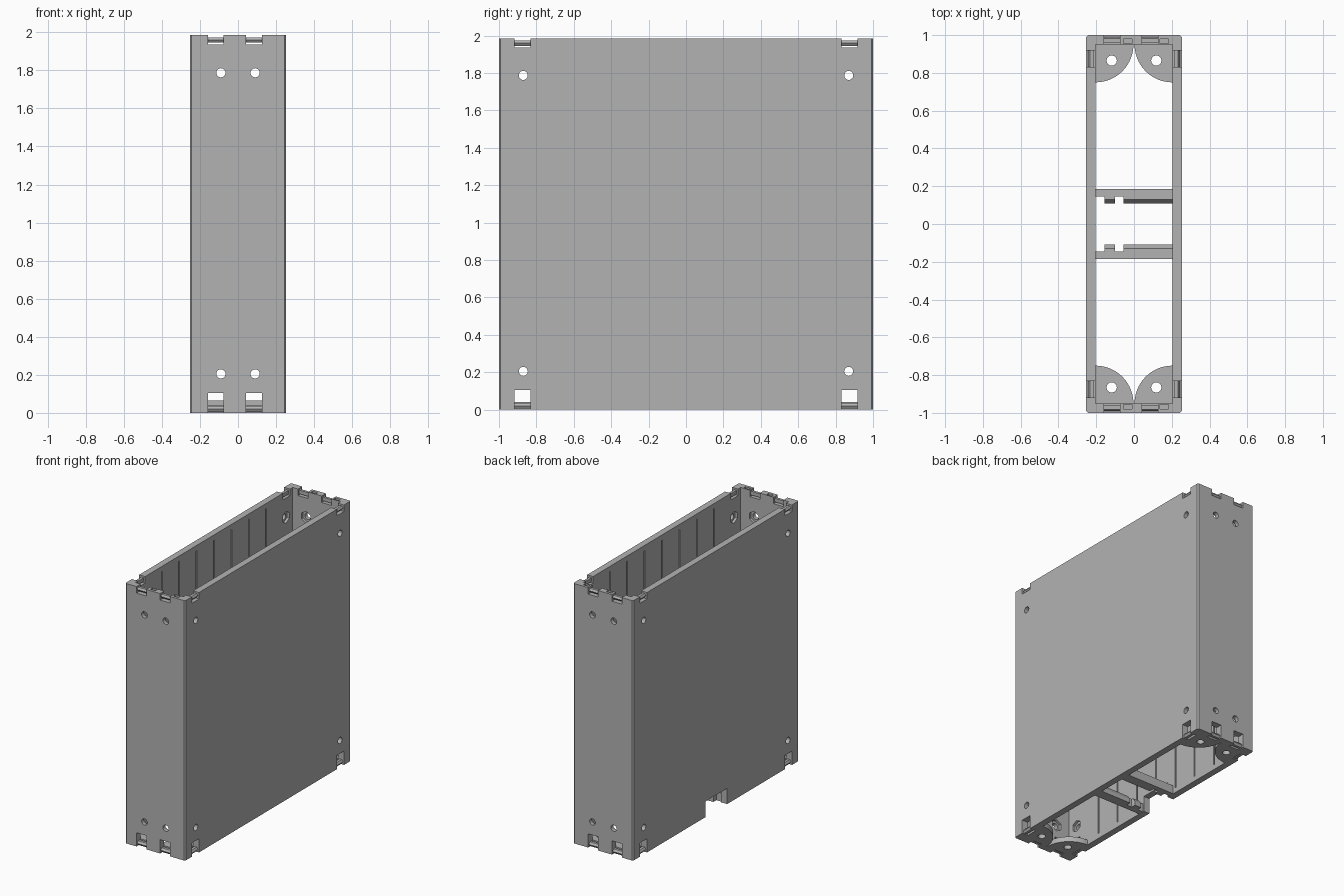
import bpy, bmesh, math
from mathutils import Matrix, Vector

cube = bpy.data.objects.get("Cube")
if cube:
    bpy.data.objects.remove(cube, do_unlink=True)

W, L, H, T = 0.253, 1.0, 1.985, 0.05     # half width, half length, height, wall
IX, IY = W - T, L - T

grey = bpy.data.materials.new("light grey")
grey.use_nodes = True
colour = (0.45, 0.45, 0.45, 1)
grey.diffuse_color = colour
grey.node_tree.nodes["Principled BSDF"].inputs["Base Color"].default_value = colour


def add_box(bm, x, y, z):
    """Box from three (low, high) ranges."""
    mid = Vector([sum(r) / 2 for r in (x, y, z)])
    size = [abs(r[1] - r[0]) for r in (x, y, z)]
    m = Matrix.Translation(mid) @ Matrix.Diagonal((*size, 1))
    return bmesh.ops.create_cube(bm, size=1, matrix=m)["verts"]


def add_cylinder(bm, centre, axis, radius, depth, sides):
    turn = Vector(axis).to_track_quat('Z', 'Y').to_matrix().to_4x4()
    bmesh.ops.create_cone(bm, cap_ends=True, segments=sides, radius1=radius, radius2=radius,
                          depth=depth, matrix=Matrix.Translation(centre) @ turn)


def add_prism(bm, points, offset):
    """Extrude a closed outline along an offset."""
    face = bm.faces.new([bm.verts.new(p) for p in points])
    ext = bmesh.ops.extrude_face_region(bm, geom=[face])["geom"]
    bmesh.ops.translate(bm, vec=offset, verts=[v for v in ext if isinstance(v, bmesh.types.BMVert)])


def finish(bm, name):
    bmesh.ops.recalc_face_normals(bm, faces=bm.faces[:])
    mesh = bpy.data.meshes.new(name)
    bm.to_mesh(mesh)
    bm.free()
    mesh.materials.append(grey)
    ob = bpy.data.objects.new(name, mesh)
    bpy.context.collection.objects.link(ob)
    return ob


def cut(target, bm, name):
    """Subtract a cutter mesh and discard it."""
    cutter = finish(bm, name)
    cutter.hide_render = True
    mod = target.modifiers.new(name, 'BOOLEAN')
    mod.operation, mod.solver, mod.object = 'DIFFERENCE', 'EXACT', cutter
    bpy.context.view_layer.objects.active = target
    bpy.ops.object.modifier_apply(modifier=name)
    bpy.data.objects.remove(cutter, do_unlink=True)


# Open rectangular frame with small chamfers on the vertical corners
bm = bmesh.new()
add_box(bm, (-W, W), (-L, L), (0, H))
upright = [e for e in bm.edges if abs(e.verts[0].co.z - e.verts[1].co.z) > 1]
bmesh.ops.bevel(bm, geom=upright, offset=0.009, segments=1, affect='EDGES')
frame = finish(bm, "frame")
bm = bmesh.new()
add_box(bm, (-IX, IX), (-IY, IY), (-0.1, H + 0.1))
cut(frame, bm, "interior")

# Latch notches along the rims and the cable opening in the right wall
END_NOTCHES = ((-0.158, -0.075), (0.042, 0.126))
SIDE_NOTCH = (0.832, 0.918)
bm = bmesh.new()
for z in ((-0.05, 0.105), (H - 0.05, H + 0.05)):
    for s in (-1, 1):
        for xr in END_NOTCHES:
            add_box(bm, xr, (s * (IY - 0.02), s * (L + 0.02)), z)
        for t in (-1, 1):
            add_box(bm, (s * (IX - 0.02), s * (W + 0.02)), [t * v for v in SIDE_NOTCH], z)
add_box(bm, (-W - 0.02, -IX + 0.02), (-0.135, 0.125), (-0.05, 0.12))
cut(frame, bm, "notches")

# Hex nut recesses, rim pockets and shallow vertical grooves inside the walls
HOLE_Z = (0.205, 1.787)
bm = bmesh.new()
for s in (-1, 1):
    for t in (-1, 1):
        for z in HOLE_Z:
            add_cylinder(bm, (t * 0.09, s * IY, z), (0, 1, 0), 0.045, 0.04, 6)
            add_cylinder(bm, (s * IX, t * 0.87, z), (1, 0, 0), 0.045, 0.04, 6)
    for x in (-0.033, 0.16):
        add_box(bm, (x - 0.022, x + 0.022), (s * (IY + 0.005), s * (IY + 0.03)), (H - 0.03, H + 0.05))
    for i in range(-3, 4):
        y = i * 0.21
        add_box(bm, (s * (IX - 0.02), s * (IX + 0.012)), (y - 0.006, y + 0.006), (0.04, H - 0.04))
cut(frame, bm, "recesses")

# Round screw holes
bm = bmesh.new()
for s in (-1, 1):
    for t in (-1, 1):
        for z in HOLE_Z:
            add_cylinder(bm, (t * 0.09, s * L, z), (0, 1, 0), 0.024, 0.2, 24)
            add_cylinder(bm, (s * W, t * 0.87, z), (1, 0, 0), 0.024, 0.2, 24)
cut(frame, bm, "screw_holes")

# Quarter round corner plates at the base, each with a screw hole
for s in (-1, 1):
    for t in (-1, 1):
        bm = bmesh.new()
        arc = [math.pi / 2 * i / 16 for i in range(17)]
        outline = [(s * IX, t * IY, 0)]
        outline += [(s * (IX - 0.2 * math.cos(a)), t * (IY - 0.2 * math.sin(a)), 0) for a in arc]
        add_prism(bm, outline, (0, 0, 0.04))
        side = "left" if s > 0 else "right"
        plate = finish(bm, f"{'back' if t > 0 else 'front'}_{side}_corner_plate")
        bm = bmesh.new()
        add_cylinder(bm, (s * 0.118, t * 0.865, 0), (0, 0, 1), 0.027, 0.2, 24)
        cut(plate, bm, "plate_hole")

# Base crossbars with sloped, slotted inner edges
for t, name in ((1, "back_crossbar"), (-1, "front_crossbar")):
    bm = bmesh.new()
    add_box(bm, (-IX, IX), (t * 0.145, t * 0.186), (0, 0.065))
    for x0, x1 in ((-0.155, -0.1), (-0.055, IX)):
        profile = ((0.145, 0), (0.145, 0.065), (0.13, 0.065), (0.108, 0.03), (0.108, 0))
        add_prism(bm, [(x0, t * y, z) for y, z in profile], (x1 - x0, 0, 0))
    finish(bm, name)

# Wedge shaped latch bars spanning each notch
def latch(bm, across, start, end, wall, z0, z1):
    mid = (z0 + z1) / 2
    section = ((-0.014, z0), (-0.014, z1), (0.006, z1), (0.016, mid), (0.006, z0))
    if across == 'x':
        add_prism(bm, [(start, wall + math.copysign(d, wall) * (1 if d > 0 else -1)
                        if d > 0 else wall + d * math.copysign(1, wall), z) for d, z in section],
                  (end - start, 0, 0))
    else:
        add_prism(bm, [(wall + d * math.copysign(1, wall), start, z) for d, z in section],
                  (0, end - start, 0))


for level, z0, z1 in (("lower", 0.005, 0.036), ("upper", H - 0.04, H - 0.012)):
    bm = bmesh.new()
    for s in (-1, 1):
        for a, b in END_NOTCHES:
            latch(bm, 'x', a, b, s * (L - T / 2), z0, z1)
        for t in (-1, 1):
            latch(bm, 'y', t * SIDE_NOTCH[0], t * SIDE_NOTCH[1], s * (W - T / 2), z0, z1)
    finish(bm, f"{level}_latch_bars")
